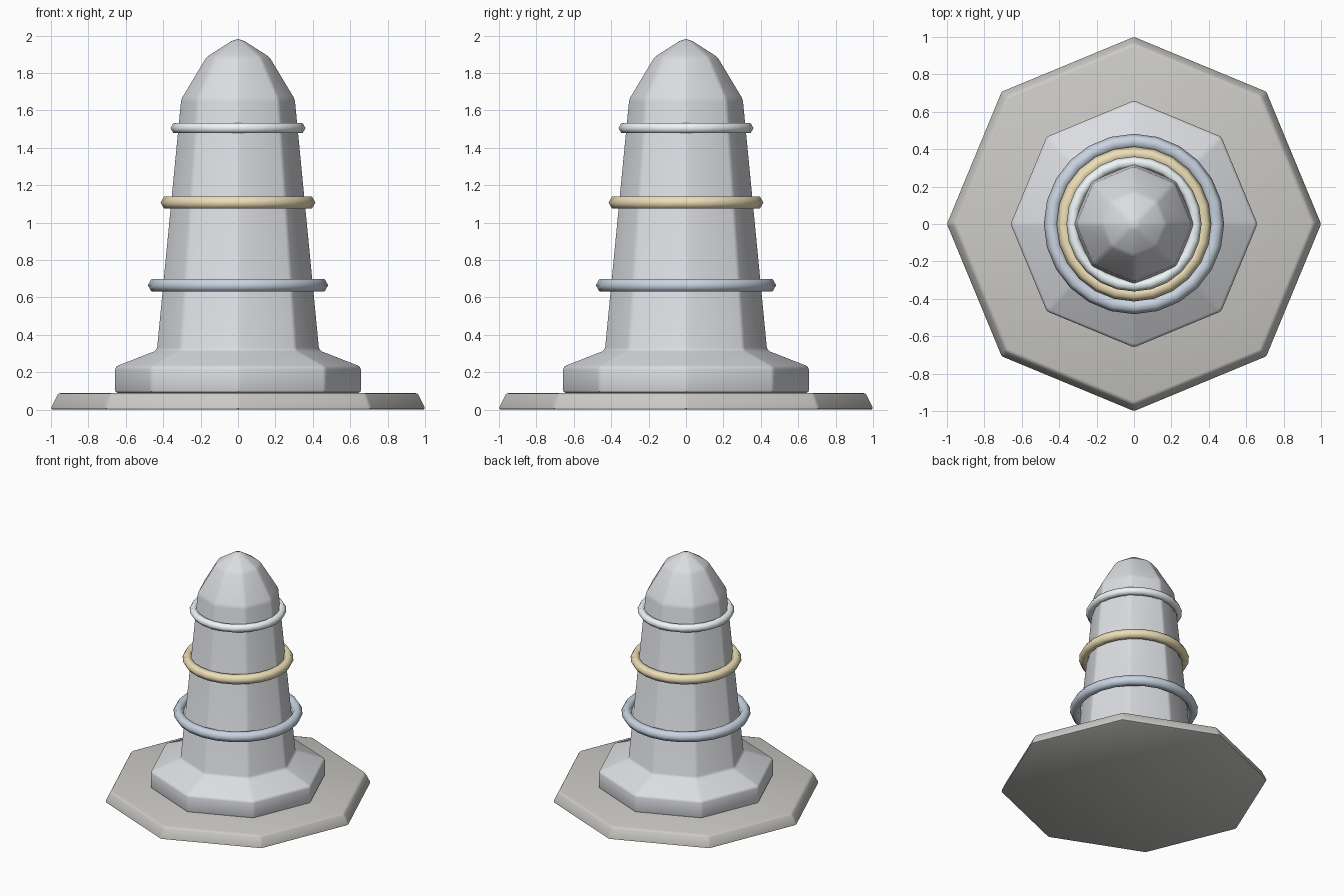
import bpy, bmesh
from math import cos, sin, tau, radians

if "Cube" in bpy.data.objects:
    bpy.data.objects.remove(bpy.data.objects["Cube"])


def finish(obj, color):
    mat = bpy.data.materials.new(obj.name + "_paint")
    mat.diffuse_color = (*color, 1)
    mat.use_nodes = True
    mat.node_tree.nodes["Principled BSDF"].inputs["Base Color"].default_value = mat.diffuse_color
    obj.data.materials.append(mat)
    bpy.ops.object.select_all(action='DESELECT')
    obj.select_set(True)
    bpy.context.view_layer.objects.active = obj
    bpy.ops.object.shade_smooth_by_angle(angle=radians(35))


def lathe(name, profile, color, bevel, sides=8):
    """Octagonal solid from (radius, z) points; radius 0 closes to a tip."""
    bm = bmesh.new()
    rings = []
    for r, z in profile:
        count = sides if r > 0 else 1
        rings.append([bm.verts.new((r * cos(tau * i / sides), r * sin(tau * i / sides), z))
                      for i in range(count)])
    bm.faces.new(rings[0][::-1])
    for low, high in zip(rings, rings[1:]):
        for i in range(sides):
            j = (i + 1) % sides
            if len(high) == 1:
                bm.faces.new((low[i], low[j], high[0]))
            else:
                bm.faces.new((low[i], low[j], high[j], high[i]))
    if len(rings[-1]) > 1:
        bm.faces.new(rings[-1])
    bmesh.ops.bevel(bm, geom=bm.edges[:], offset=bevel, segments=2, profile=0.5,
                    affect='EDGES', clamp_overlap=True)
    mesh = bpy.data.meshes.new(name)
    bm.to_mesh(mesh)
    bm.free()
    obj = bpy.data.objects.new(name, mesh)
    bpy.context.collection.objects.link(obj)
    finish(obj, color)


# Ground slab
lathe("base_plate", [(1.007, 0), (0.963, 0.09)], (0.60, 0.59, 0.56), 0.015)

# Stepped foot, tapered shaft and pointed dome
lathe("tower_body", [(0.66, 0.09), (0.66, 0.23), (0.437, 0.317), (0.307, 1.66),
                     (0.172, 1.885), (0, 1.995)], (0.71, 0.72, 0.75), 0.015)

# Coloured bands: height, major radius, minor radius
for name, z, major, minor, color in (
        ("lower_ring", 0.665, 0.442, 0.040, (0.58, 0.65, 0.75)),
        ("middle_ring", 1.107, 0.376, 0.038, (0.84, 0.73, 0.47)),
        ("upper_ring", 1.505, 0.330, 0.031, (0.86, 0.92, 0.93))):
    bpy.ops.mesh.primitive_torus_add(major_segments=24, minor_segments=6, major_radius=major,
                                     minor_radius=minor, location=(0, 0, z))
    ring = bpy.context.object
    ring.name = name
    finish(ring, color)
    for poly in ring.data.polygons:
        poly.use_smooth = True
    edge_flag = ring.data.attributes.get("sharp_edge")
    if edge_flag:
        ring.data.attributes.remove(edge_flag)
